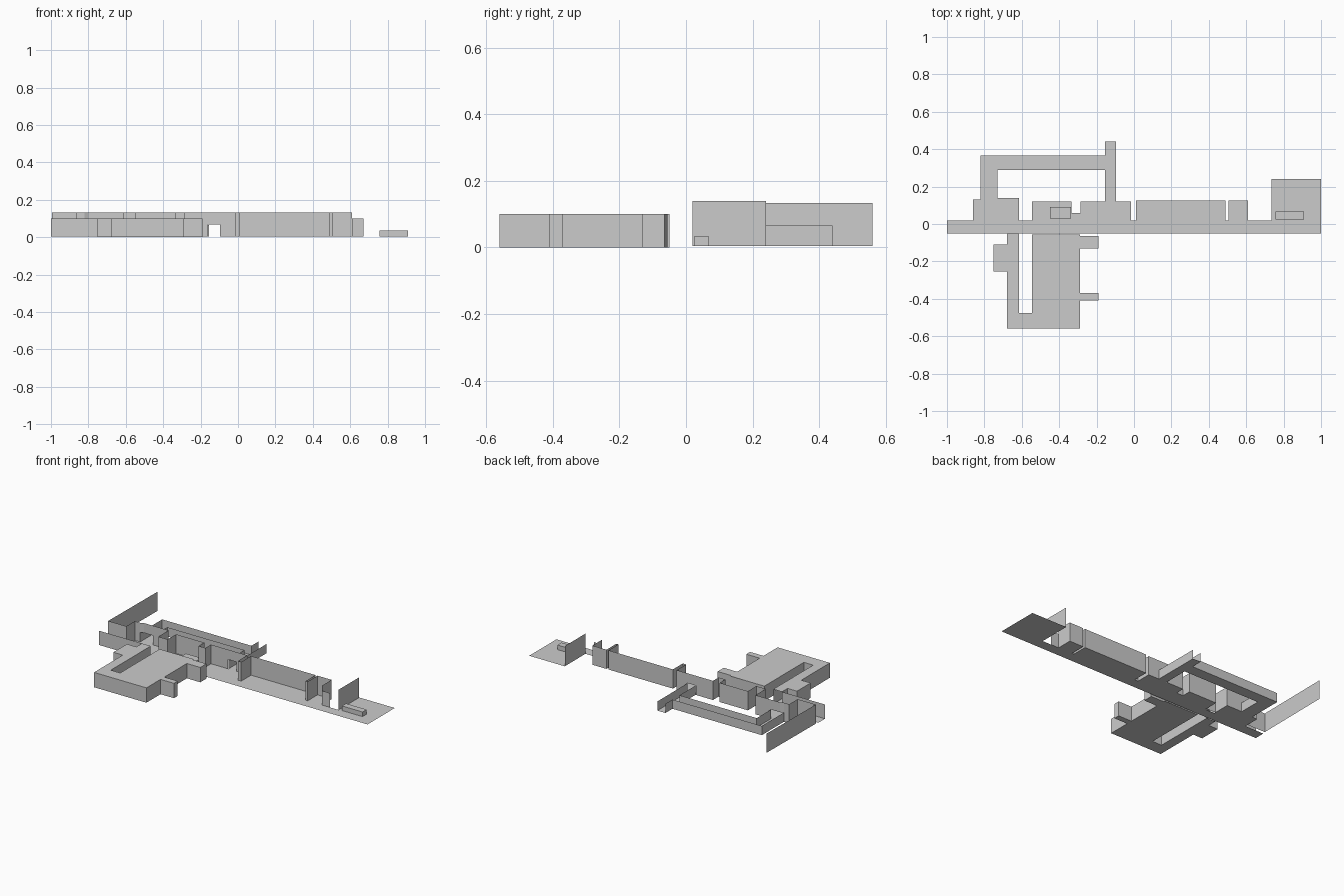
import bpy

F = 0.004  # main floor level


def make(name, verts, faces):
    me = bpy.data.meshes.new(name)
    me.from_pydata(verts, [], faces)
    me.update()
    ob = bpy.data.objects.new(name, me)
    bpy.context.collection.objects.link(ob)
    return ob


def slab(name, rects, z):
    """Flat sheet made of rectangles (x0, x1, y0, y1)."""
    verts, faces = [], []
    for x0, x1, y0, y1 in rects:
        n = len(verts)
        verts += [(x0, y0, z), (x1, y0, z), (x1, y1, z), (x0, y1, z)]
        faces.append((n, n + 1, n + 2, n + 3))
    return make(name, verts, faces)


def wall(name, path, top, base=F):
    """Thin upright wall following a plan outline."""
    n = len(path)
    verts = [(x, y, base) for x, y in path] + [(x, y, top) for x, y in path]
    faces = [(i, i + 1, n + i + 1, n + i) for i in range(n - 1)]
    return make(name, verts, faces)


def block(name, x0, x1, y0, y1, top):
    slab(name + "_top", [(x0, x1, y0, y1)], top)
    wall(name + "_sides", [(x0, y0), (x1, y0), (x1, y1), (x0, y1), (x0, y0)], top)


# Main corridor, alcove and end room floors
slab("corridor_floor", [(-1, 1, -0.05, 0.02)], F)
slab("alcove_floor", [
    (-0.86, -0.80, 0.02, 0.13), (-0.80, -0.615, 0.02, 0.14),
    (-0.545, -0.335, 0.02, 0.12), (-0.335, -0.285, 0.02, 0.06),
    (-0.285, -0.015, 0.02, 0.12), (0.01, 0.49, 0.02, 0.125),
    (0.505, 0.61, 0.02, 0.125)], F)
slab("end_room_floor", [(0.735, 1, 0.02, 0.24)], F)

# North walls winding around the alcoves, broken by two doorways
H = 0.133
wall("west_wall", [(-0.99, 0.56), (-0.995, 0.04), (-0.86, 0.04),
                   (-0.86, 0.13), (-0.82, 0.13)], H)
wall("west_alcove_wall", [(-0.73, 0.14), (-0.615, 0.14), (-0.615, 0.03),
                          (-0.545, 0.03), (-0.545, 0.12), (-0.335, 0.12),
                          (-0.335, 0.06), (-0.285, 0.06), (-0.285, 0.12),
                          (-0.16, 0.12)], H)
wall("east_alcove_wall", [(-0.095, 0.12), (-0.015, 0.12), (-0.015, 0.02),
                          (0.01, 0.02), (0.01, 0.125), (0.49, 0.125),
                          (0.49, 0.02), (0.505, 0.02), (0.505, 0.125),
                          (0.61, 0.125), (0.61, 0.02)], H)
wall("west_door_lintel", [(-0.82, 0.13), (-0.80, 0.14), (-0.73, 0.14)], H, 0.067)
wall("east_door_lintel", [(-0.16, 0.12), (-0.095, 0.12)], H, 0.067)
wall("low_wall", [(0.61, 0.02), (0.67, 0.02)], 0.10)
wall("end_room_wall", [(0.735, 0.02), (0.735, 0.24)], 0.14)
wall("south_corridor_wall", [(-1, -0.05), (-0.68, -0.05)], 0.10)

# Low passage behind the alcoves
slab("passage_floor", [(-0.82, -0.73, 0.13, 0.29), (-0.82, -0.155, 0.29, 0.365),
                       (-0.155, -0.095, 0.12, 0.44)], F)
wall("passage_outer_wall", [(-0.82, 0.13), (-0.82, 0.365), (-0.155, 0.365),
                            (-0.155, 0.44)], 0.066)
wall("passage_inner_wall", [(-0.73, 0.14), (-0.73, 0.29), (-0.155, 0.29),
                            (-0.155, 0.12)], 0.066)
wall("passage_east_wall", [(-0.095, 0.12), (-0.095, 0.44)], 0.066)

# South room: roof and floor share one plan with an open slot
plan = [(-0.68, -0.615, -0.56, -0.05), (-0.615, -0.545, -0.56, -0.475),
        (-0.545, -0.29, -0.56, -0.055), (-0.29, -0.19, -0.41, -0.37),
        (-0.29, -0.19, -0.13, -0.065), (-0.75, -0.68, -0.255, -0.11)]
slab("south_room_floor", plan, 0)
slab("south_room_roof", plan, 0.10)
wall("south_room_wall", [
    (-0.68, -0.05), (-0.68, -0.11), (-0.75, -0.11), (-0.75, -0.255),
    (-0.68, -0.255), (-0.68, -0.56), (-0.29, -0.56), (-0.29, -0.41),
    (-0.19, -0.41), (-0.19, -0.37), (-0.29, -0.37), (-0.29, -0.13),
    (-0.19, -0.13), (-0.19, -0.065), (-0.29, -0.065), (-0.545, -0.055)], 0.10, 0)
wall("slot_wall", [(-0.615, -0.05), (-0.615, -0.475), (-0.545, -0.475),
                   (-0.545, -0.055)], 0.10, 0)

# Furniture blocks
block("alcove_counter", -0.45, -0.337, 0.03, 0.09, 0.04)
block("end_room_bench", 0.757, 0.91, 0.025, 0.068, 0.035)
